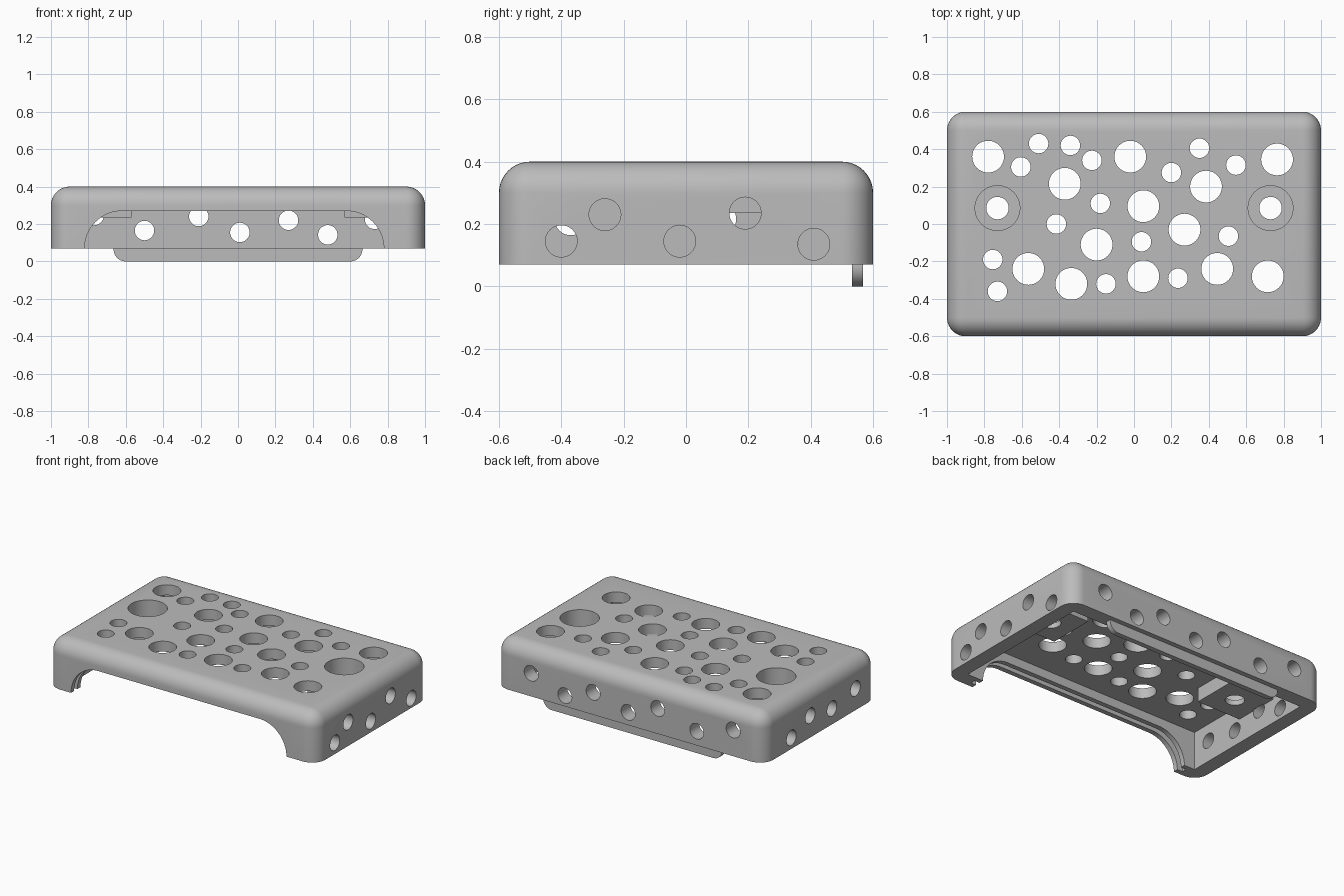
import bpy, bmesh, math
from mathutils import Matrix, Vector

if "Cube" in bpy.data.objects:
    bpy.data.objects.remove(bpy.data.objects["Cube"], do_unlink=True)

grey = bpy.data.materials.new("plain grey")
grey.use_nodes = True
colour = (0.5, 0.5, 0.5, 1)
grey.diffuse_color = colour
grey.node_tree.nodes["Principled BSDF"].inputs["Base Color"].default_value = colour


def make_object(name, bm):
    bmesh.ops.recalc_face_normals(bm, faces=bm.faces)
    mesh = bpy.data.meshes.new(name)
    bm.to_mesh(mesh)
    bm.free()
    mesh.materials.append(grey)
    obj = bpy.data.objects.new(name, mesh)
    bpy.context.collection.objects.link(obj)
    return obj


def add_box(bm, low, high):
    low, high = Vector(low), Vector(high)
    matrix = Matrix.Translation((low + high) / 2) @ Matrix.Diagonal((*(high - low), 1))
    return bmesh.ops.create_cube(bm, size=1, matrix=matrix)["verts"]


def add_cylinder(bm, centre, radius, length, axis="Z"):
    turn = {"X": Matrix.Rotation(math.pi / 2, 4, "Y"),
            "Y": Matrix.Rotation(math.pi / 2, 4, "X"),
            "Z": Matrix.Identity(4)}[axis]
    bmesh.ops.create_cone(bm, cap_ends=True, segments=40, radius1=radius, radius2=radius,
                          depth=length, matrix=Matrix.Translation(centre) @ turn)


def add_panel(bm, outline, y_front, y_back):
    """Extrude an outline of (x, z) points along y."""
    face = bm.faces.new([bm.verts.new((x, y_front, z)) for x, z in outline])
    made = bmesh.ops.extrude_face_region(bm, geom=[face])["geom"]
    moved = [v for v in made if isinstance(v, bmesh.types.BMVert)]
    bmesh.ops.translate(bm, verts=moved, vec=(0, y_back - y_front, 0))


def rounded_outline(left, right, base, tip, radius, steps=16):
    """Straight at the base, two rounded corners at the tip."""
    way = 1 if tip > base else -1
    points = [(left, base), (right, base)]
    for centre, start in ((right - radius, 0), (left + radius, math.pi / 2)):
        for i in range(steps + 1):
            a = start + math.pi / 2 * i / steps
            points.append((centre + radius * math.cos(a),
                           tip + way * radius * (math.sin(a) - 1)))
    return points


def combine(target, name, operation, bm):
    tool = make_object(name, bm)
    tool.hide_render = True
    mod = target.modifiers.new(name, "BOOLEAN")
    mod.operation, mod.solver, mod.object = operation, "EXACT", tool
    bpy.context.view_layer.objects.active = target
    bpy.ops.object.modifier_apply(modifier=mod.name)
    bpy.data.objects.remove(tool, do_unlink=True)


WALL, RIM, TOP, CEILING = 0.1, 0.07, 0.4, 0.33
BOSS_X, BOSS_Y, BOSS_HALF, BOSS_Z = 0.73, 0.085, 0.16, 0.235

# Rounded outer body
bm = bmesh.new()
add_box(bm, (-1, -0.6, RIM), (1, 0.6, TOP))
edges = [e for e in bm.edges if any(v.co.z > RIM + 0.01 for v in e.verts)]
bmesh.ops.bevel(bm, geom=edges, offset=0.0999, segments=10, profile=0.5, affect="EDGES")
shell = make_object("cover_shell", bm)

# Hollow inside
bm = bmesh.new()
add_box(bm, (WALL - 1, WALL - 0.6, -0.2), (1 - WALL, 0.6 - WALL, CEILING))
combine(shell, "cavity", "DIFFERENCE", bm)

# Screw bosses under the top
bm = bmesh.new()
for side in (-1, 1):
    x1, x2 = sorted((side * (BOSS_X - BOSS_HALF), side * 0.92))
    add_box(bm, (x1, BOSS_Y - BOSS_HALF, BOSS_Z), (x2, BOSS_Y + BOSS_HALF, CEILING + 0.02))
combine(shell, "screw_bosses", "UNION", bm)

# Front opening and the groove around its edge
bm = bmesh.new()
add_panel(bm, rounded_outline(-0.82, 0.78, -0.1, 0.27, 0.2), -0.7, -0.45)
combine(shell, "front_opening", "DIFFERENCE", bm)
bm = bmesh.new()
add_panel(bm, rounded_outline(-0.86, 0.82, -0.1, 0.31, 0.24), -0.567, -0.533)
combine(shell, "front_groove", "DIFFERENCE", bm)

# Back tongue
bm = bmesh.new()
add_panel(bm, rounded_outline(-0.665, 0.665, RIM + 0.03, 0, 0.065), 0.533, 0.567)
combine(shell, "back_tongue", "UNION", bm)

# Holes through the top
large = [(-.78, .36), (-.37, .215), (-.02, .36), (.05, .095), (-.2, -.11), (-.565, -.24),
         (-.335, -.32), (.05, -.28), (.27, -.03), (.385, .2), (.765, .345), (.445, -.24),
         (.715, -.28)]
small = [(-.51, .43), (-.34, .42), (-.605, .305), (-.225, .34), (-.18, .11), (-.415, 0),
         (-.755, -.19), (-.73, -.36), (-.15, -.32), (.04, -.095), (.235, -.29),
         (.505, -.065), (.35, .405), (.545, .315), (.2, .275)]
screws = [(-BOSS_X, BOSS_Y), (BOSS_X, BOSS_Y)]
bm = bmesh.new()
for spots, radius in ((large, 0.085), (small, 0.052), (screws, 0.06)):
    for x, y in spots:
        add_cylinder(bm, (x, y, CEILING), radius, 0.4)
combine(shell, "top_holes", "DIFFERENCE", bm)

# Wide recesses for the screw heads
bm = bmesh.new()
for x, y in screws:
    add_cylinder(bm, (x, y, 0.37), 0.12, 0.2)
combine(shell, "screw_recesses", "DIFFERENCE", bm)

# Holes through the side and back walls
left_side = [(-.4, .145), (-.26, .23), (-.02, .145), (.19, .235), (.41, .135)]
right_side = [(.31, .144), (.11, .216), (-.12, .176), (-.37, .215)]
back = [(-.77, .245), (-.5, .165), (-.21, .24), (.01, .155), (.27, .22), (.48, .142),
        (.73, .225)]
bm = bmesh.new()
for side, spots in ((1, left_side), (-1, right_side)):
    for y, z in spots:
        add_cylinder(bm, (side * 0.965, y, z), 0.051, 0.15, "X")
for x, z in back:
    add_cylinder(bm, (x, 0.565, z), 0.052, 0.15, "Y")
combine(shell, "wall_holes", "DIFFERENCE", bm)

# Smooth curved surfaces, crisp edges
bpy.ops.object.select_all(action="DESELECT")
shell.select_set(True)
bpy.context.view_layer.objects.active = shell
bpy.ops.object.shade_smooth_by_angle(angle=math.radians(30))
